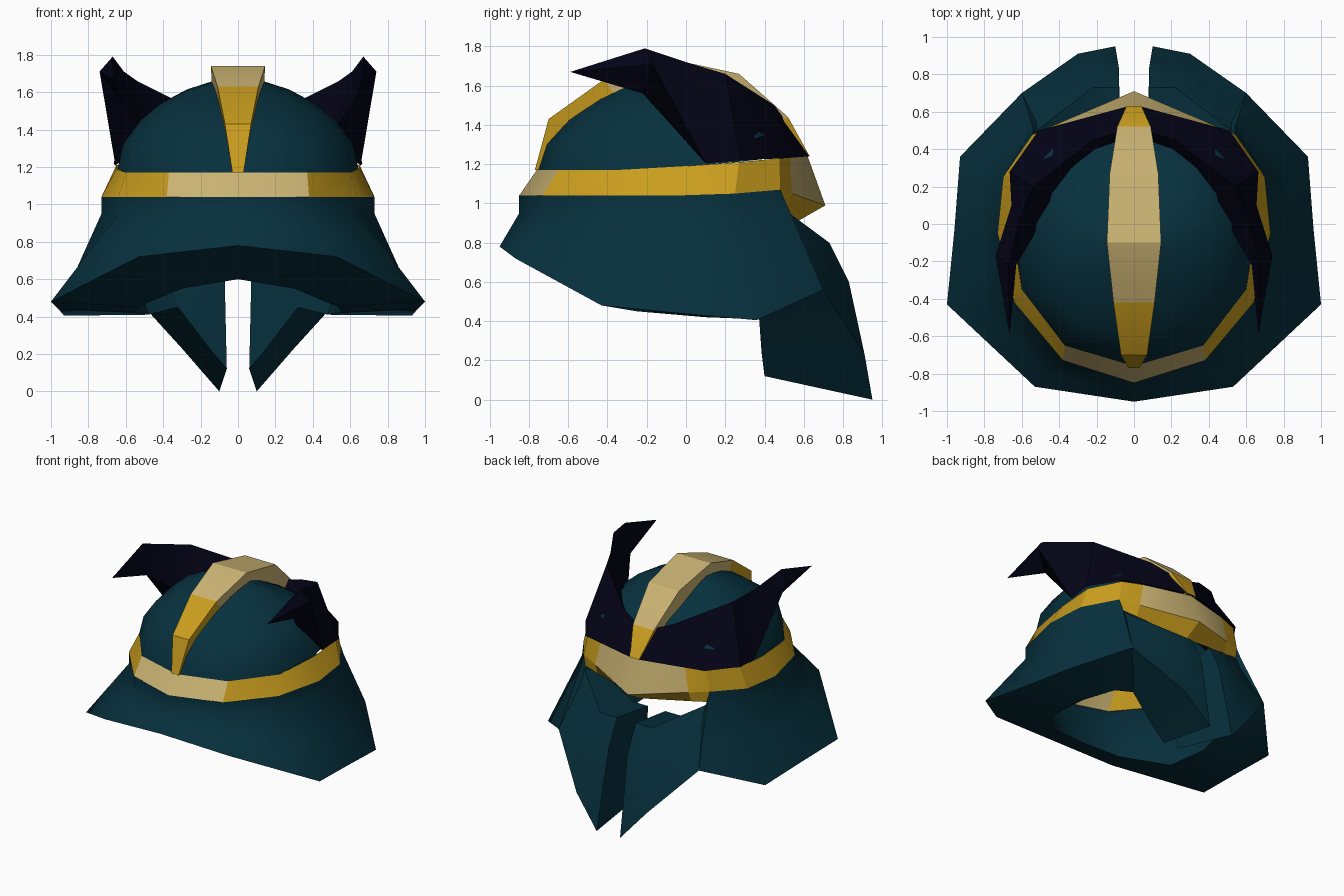
import bpy, bmesh, math
from mathutils import Vector as V

cube = bpy.data.objects.get("Cube")
if cube:
    bpy.data.objects.remove(cube, do_unlink=True)


def material(name, rgb):
    m = bpy.data.materials.new(name)
    m.use_nodes = True
    m.diffuse_color = (*rgb, 1)
    m.node_tree.nodes["Principled BSDF"].inputs["Base Color"].default_value = (*rgb, 1)
    return m


TEAL = material("dark teal", (.002, .03, .048))
GOLD = material("gold", (.59, .34, .013))
TAN = material("pale gold", (.59, .45, .17))
NAVY = material("dark navy", (.001, .001, .0085))


def loft(name, sections, mats, ring=False, caps=(), smooth=None, pale=lambda i, j: False):
    """Skin between sections on the +x side, then mirror to -x."""
    bm = bmesh.new()
    grid = [[bm.verts.new(p) for p in s] for s in sections]
    n = len(grid[0])
    for i in range(len(grid) - 1):
        for j in range(n if ring else n - 1):
            k = (j + 1) % n
            f = bm.faces.new((grid[i][j], grid[i + 1][j], grid[i + 1][k], grid[i][k]))
            f.material_index = int(pale(i, j))
    for c in caps:
        bm.faces.new(grid[c])
    bmesh.ops.remove_doubles(bm, verts=bm.verts, dist=.0005)
    bmesh.ops.recalc_face_normals(bm, faces=bm.faces)
    me = bpy.data.meshes.new(name)
    bm.to_mesh(me)
    bm.free()
    for m in mats:
        me.materials.append(m)
    ob = bpy.data.objects.new(name, me)
    bpy.context.collection.objects.link(ob)
    if smooth:
        bpy.ops.object.select_all(action='DESELECT')
        ob.select_set(True)
        bpy.context.view_layer.objects.active = ob
        bpy.ops.object.shade_smooth_by_angle(angle=math.radians(smooth))
    ob.modifiers.new("Mirror", 'MIRROR')


# Band: lower and upper edges from front centre round to the brow peak
low = [V(p) for p in ((0, -.85, 1.04), (.38, -.73, 1.04), (.64, -.42, 1.04), (.73, -.05, 1.04),
                      (.7, .25, 1.05), (.54, .48, 1.07), (.4, .54, 1.05), (0, .71, .99))]
high = [V(p) for p in ((0, -.76, 1.17), (.37, -.65, 1.17), (.6, -.35, 1.17), (.65, 0, 1.19),
                       (.65, .27, 1.21), (.51, .475, 1.23), (.36, .53, 1.235), (0, .62, 1.24))]
last = len(low) - 1
loft("band", list(zip(low, high)), [GOLD, TAN], smooth=30,
     pale=lambda i, j: i in (0, last - 1))

# Underside of the brow peak
lip = [V((.53, .485, .99)), V((.4, .508, .97)), V((0, .57, .91))]
loft("brow_underside", list(zip(low[5:], lip)), [GOLD])

# Dome rising from the band's upper edge, flatter towards front and back
TOP, MID = 1.68, -.06
levels = [math.radians(15 * k) for k in range(7)]
dome = []
for p in high:
    d = V((p.x, p.y - MID))
    facing = d.y / d.length
    bulge = 1.12 + (1.25 * facing if facing > 0 else -.5 * facing)
    d *= 1 - .11 * max(facing, 0)
    dome.append([V((d.x * math.cos(a) ** bulge, MID + d.y * math.cos(a) ** bulge,
                    p.z + (TOP - p.z) * math.sin(a))) for a in levels])
loft("dome", dome, [TEAL], smooth=50)

# Flared neck guard running into the thick cheek guards
top = low[:6] + [V((.52, .5, .97)), V((.22, .73, .8)), V((.08, .73, .8))]
rim = ((0, -.95, .78), (.53, -.87, .72), (1, -.43, .48), (.96, -.03, .44),
       (.93, .36, .405), (.6, .7, .56), (.6, .7, .56), (.3, .91, .23), (.1, .95, 0))
inner = ((0, -.6, .6), (.3, -.52, .55), (.54, -.25, .45), (.55, .1, .42),
         (.48, .36, .41), (.32, .37, .45), (.32, .37, .45), (.16, .385, .24), (.06, .4, .12))
sections = []
for t, r, i in zip(top, rim, inner):
    r, i = V(r), V(i)
    u = t + (V((0, .1, -.2)) if t.y > .6 else V((0, .04 if t.y > .4 else 0, -.09)))
    j = V((t.x * .93, min(t.y * .93, .36), t.z - .05))
    sections.append([t, u, u.lerp(r, .47), r, i, j])
loft("neck_and_cheek_guard", sections, [TEAL], ring=True, caps=[-1], smooth=42)

# Crest strip over the dome: (y, z, half width)
path = ((-.77, 1.17, .03), (-.7, 1.43, .07), (-.42, 1.63, .11), (-.1, 1.74, .145),
        (.27, 1.66, .13), (.52, 1.44, .09), (.63, 1.24, .04))
core = V((0, MID, 1.15))
crest = []
for y, z, w in path:
    c = V((0, y, z))
    deep = c + (core - c).normalized() * .14
    crest.append([c, c + V((w, 0, 0)), deep + V((w * .95, 0, 0))])
loft("crest", crest, [GOLD, TAN], smooth=20, pale=lambda i, j: 2 <= i <= 4)

# Swept horns: ridge, outer edge and lower inner edge, closing to a tip
tip = (.665, -.59, 1.67)
loft("horns", [
    [(.05, .5, 1.43), (.03, .63, 1.24), (.04, .42, 1.3)],
    [(.22, .45, 1.5), (.51, .5, 1.23), (.2, .38, 1.35)],
    [(.54, .2, 1.66), (.665, .28, 1.22), (.4, .15, 1.4)],
    [(.61, .03, 1.71), (.655, .1, 1.205), (.5, 0, 1.38)],
    [(.67, -.21, 1.79), (.74, -.17, 1.71), (.63, -.22, 1.56)],
    [tip, tip, tip]], [NAVY], ring=True, caps=[0], smooth=35)
